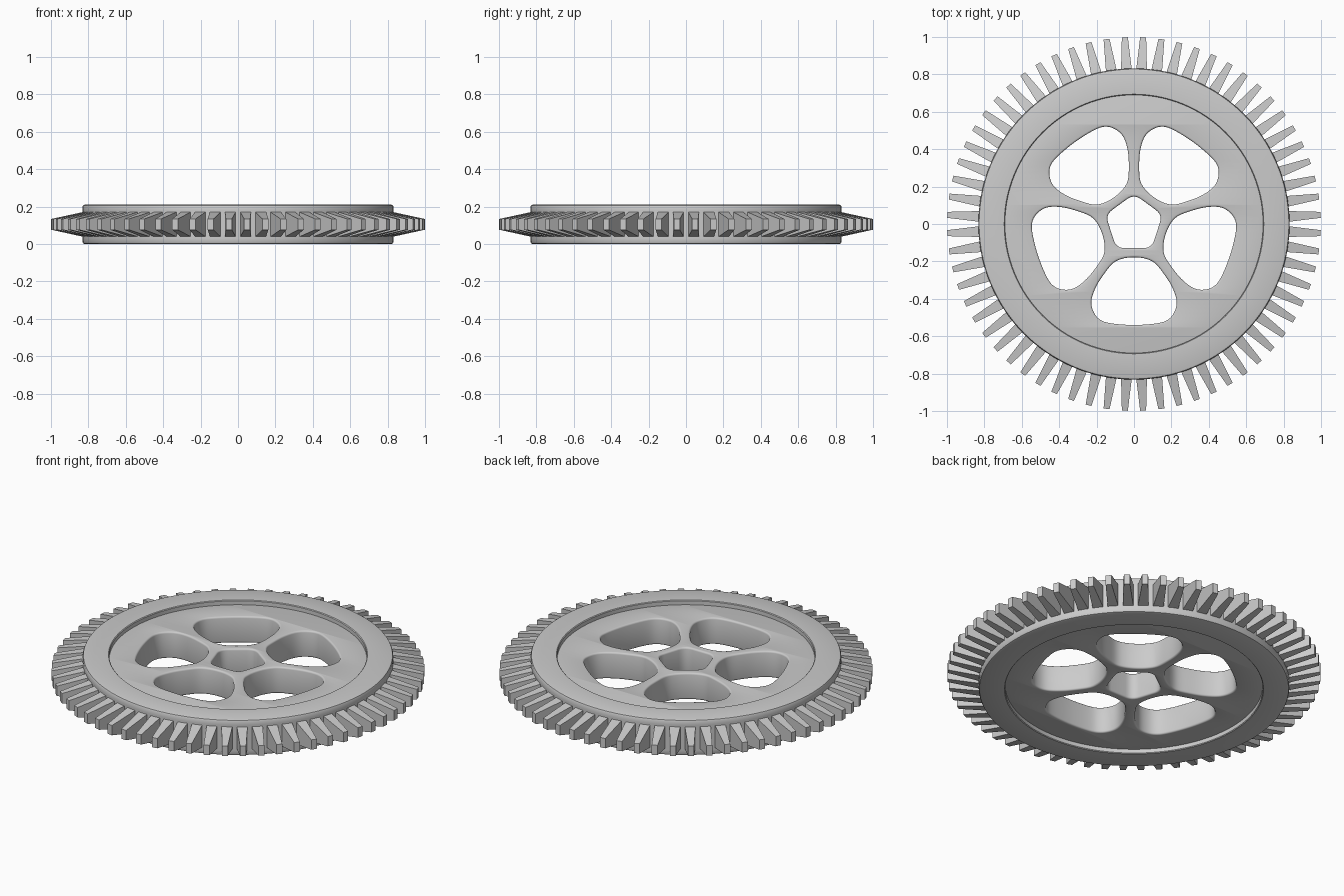
import bpy, bmesh, math
from mathutils import Vector, Matrix

if "Cube" in bpy.data.objects:
    bpy.data.objects.remove(bpy.data.objects["Cube"])

H = 0.21          # total height
TEETH = 64

grey = bpy.data.materials.new("plain grey")
grey.diffuse_color = (0.6, 0.6, 0.6, 1)
grey.use_nodes = True
grey.node_tree.nodes["Principled BSDF"].inputs["Base Color"].default_value = grey.diffuse_color


def finish(bm, name, angle=35):
    bmesh.ops.remove_doubles(bm, verts=bm.verts, dist=1e-5)
    bmesh.ops.recalc_face_normals(bm, faces=bm.faces)
    me = bpy.data.meshes.new(name)
    bm.to_mesh(me)
    bm.free()
    me.materials.append(grey)
    ob = bpy.data.objects.new(name, me)
    bpy.context.collection.objects.link(ob)
    bpy.ops.object.select_all(action='DESELECT')
    ob.select_set(True)
    bpy.context.view_layer.objects.active = ob
    bpy.ops.object.shade_smooth_by_angle(angle=math.radians(angle))
    return ob


def catmull(pts, n=6):
    """Smooth closed loop through the given points."""
    out, c = [], len(pts)
    for i in range(c):
        a, b, d, e = (Vector(pts[(i + k) % c]) for k in (-1, 0, 1, 2))
        for j in range(n):
            t = j / n
            out.append(0.5 * (2 * b + (d - a) * t + (2 * a - 5 * b + 4 * d - e) * t * t
                              + (3 * b - a - 3 * d + e) * t ** 3))
    return out


def rounded_polygon(sides, radius, cut, n=6):
    """Polygon with corners replaced by small curves."""
    P = [Vector((radius * math.cos(math.pi / 2 + 2 * math.pi * i / sides),
                 radius * math.sin(math.pi / 2 + 2 * math.pi * i / sides))) for i in range(sides)]
    out = []
    for i in range(sides):
        p = P[i]
        a = p + (P[i - 1] - p).normalized() * cut
        b = p + (P[(i + 1) % sides] - p).normalized() * cut
        for j in range(n + 1):
            t = j / n
            out.append(a * (1 - t) ** 2 + p * 2 * t * (1 - t) + b * t * t)
    return out


# Spoked web: flat curve with one pentagon hole and five rounded holes
half = [(0.06, -.185), (.11, -.208), (.156, -.262), (.2, -.33), (.226, -.40),
        (.222, -.455), (.19, -.505), (.13, -.53)]
hole = catmull([(0, -.178)] + half + [(0, -.54)] + [(-x, y) for x, y in reversed(half)])
loops = [[Vector((.7 * math.cos(math.tau * i / 128), .7 * math.sin(math.tau * i / 128)))
          for i in range(128)],
         rounded_polygon(5, .16, .045)]
for k in range(5):
    R = Matrix.Rotation(math.tau * k / 5, 2)
    loops.append([R @ p for p in hole])

cu = bpy.data.curves.new("web_outline", 'CURVE')
cu.dimensions = '2D'
cu.fill_mode = 'BOTH'
bevel = 0.01
cu.bevel_depth, cu.bevel_resolution, cu.offset = bevel, 2, -bevel
cu.extrude = H / 2 - 0.027 - bevel
for loop in loops:
    s = cu.splines.new('POLY')
    s.points.add(len(loop) - 1)
    for pt, p in zip(s.points, loop):
        pt.co = (p.x, p.y, 0, 1)
    s.use_cyclic_u = True
tmp = bpy.data.objects.new("web_outline", cu)
bpy.context.collection.objects.link(tmp)
ev = tmp.evaluated_get(bpy.context.evaluated_depsgraph_get())
bm = bmesh.new()
bm.from_mesh(ev.to_mesh())
ev.to_mesh_clear()
bpy.data.objects.remove(tmp)
bmesh.ops.translate(bm, verts=bm.verts, vec=(0, 0, H / 2))
finish(bm, "spoked_web")

# Outer rim: lathed ring with eased edges
low = [(.69, .03), (.69, .004), (.694, 0), (.82, 0), (.828, .003), (.832, .012), (.832, .03)]
prof = low + [(r, H - z) for r, z in reversed(low)]
SEG = 128
bm = bmesh.new()
rings = [[bm.verts.new((r * math.cos(math.tau * i / SEG), r * math.sin(math.tau * i / SEG), z))
          for r, z in prof] for i in range(SEG)]
for i in range(SEG):
    a, b = rings[i], rings[(i + 1) % SEG]
    for j in range(len(prof)):
        k = (j + 1) % len(prof)
        bm.faces.new((a[j], b[j], b[k], a[k]))
finish(bm, "rim")

# Teeth: tapered blocks around the rim
bm = bmesh.new()
for i in range(TEETH):
    R = Matrix.Rotation(math.tau * (i + .5) / TEETH, 4, 'Z')
    quads = []
    for r, w, dz in ((.81, .030, .07), (.999, .016, .029)):
        quads.append([bm.verts.new(R @ Vector((r, sy * w, H / 2 + sz * dz)))
                      for sy, sz in ((-1, -1), (1, -1), (1, 1), (-1, 1))])
    a, b = quads
    bm.faces.new(a)
    bm.faces.new(b)
    for j in range(4):
        k = (j + 1) % 4
        bm.faces.new((a[j], a[k], b[k], b[j]))
finish(bm, "teeth", 10)
